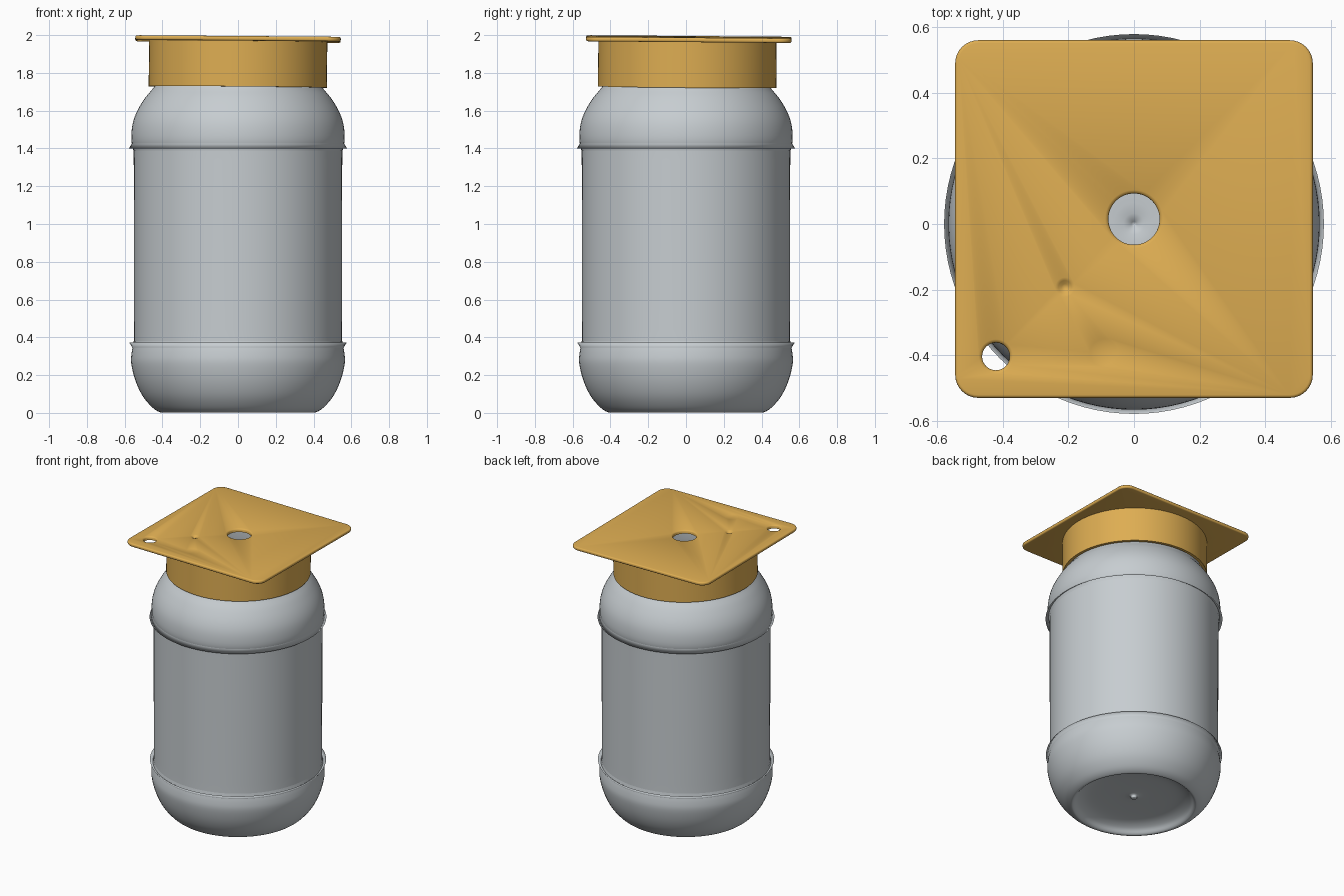
import bpy, bmesh, math
from mathutils import Matrix, Vector

cube = bpy.data.objects.get("Cube")
if cube:
    bpy.data.objects.remove(cube, do_unlink=True)


def material(name, rgb):
    m = bpy.data.materials.new(name)
    m.use_nodes = True
    m.diffuse_color = (*rgb, 1)
    m.node_tree.nodes["Principled BSDF"].inputs["Base Color"].default_value = (*rgb, 1)
    return m


GOLD = material("golden yellow", (0.73, 0.42, 0.085))
GREY = material("pale grey", (0.57, 0.61, 0.635))


def make_object(name, bm, mat, location=(0, 0, 0)):
    bmesh.ops.recalc_face_normals(bm, faces=bm.faces)
    mesh = bpy.data.meshes.new(name)
    bm.to_mesh(mesh)
    bm.free()
    mesh.materials.append(mat)
    obj = bpy.data.objects.new(name, mesh)
    bpy.context.collection.objects.link(obj)
    obj.location = location
    return obj


def lathe(name, profile, mat, location=(0, 0, 0), steps=96, closed=False):
    """Spin (radius, height) points around the vertical axis."""
    bm = bmesh.new()
    verts = [bm.verts.new((r, 0, z)) for r, z in profile]
    pairs = list(zip(verts, verts[1:]))
    if closed:
        pairs.append((verts[-1], verts[0]))
    edges = [bm.edges.new(p) for p in pairs]
    bmesh.ops.spin(bm, geom=verts + edges, cent=(0, 0, 0), axis=(0, 0, 1),
                   angle=math.tau, steps=steps, use_duplicate=False)
    bmesh.ops.remove_doubles(bm, verts=bm.verts, dist=1e-5)
    return make_object(name, bm, mat, location)


def rounded(points, n=4):
    """Smooth curve passing through every profile point."""
    p = [Vector(q) for q in [points[0], *points, points[-1]]]
    out = []
    for a, b, c, d in zip(p, p[1:], p[2:], p[3:]):
        for i in range(n):
            t = i / n
            v = (2*b + (c - a)*t + (2*a - 5*b + 4*c - d)*t**2
                 + (3*b - a - 3*c + d)*t**3) / 2
            out.append((max(v.x, 0), v.y))
    return out + [points[-1]]


def smooth(obj, degrees=35):
    bpy.ops.object.select_all(action="DESELECT")
    obj.select_set(True)
    bpy.context.view_layer.objects.active = obj
    bpy.ops.object.shade_smooth_by_angle(angle=math.radians(degrees))


# Jar: hollow base with a centre nub, bulged foot, straight body, shoulder, neck
base = [(0, 0.045), (0.018, 0.047), (0.036, 0.066), (0.18, 0.066), (0.3, 0.058),
        (0.365, 0.035), (0.395, 0.006), (0.415, 0.004)]
foot = [(0.455, 0.03), (0.505, 0.09), (0.543, 0.17), (0.565, 0.26), (0.563, 0.32),
        (0.552, 0.38), (0.55, 0.44)]
shoulder = [(0.552, 1.34), (0.554, 1.39), (0.565, 1.45), (0.558, 1.53),
            (0.533, 1.6), (0.49, 1.67), (0.445, 1.725), (0.43, 1.77), (0.428, 1.93)]
jar = lathe("glass_jar", rounded(base + foot + shoulder), GREY)
wall = jar.modifiers.new("wall", "SOLIDIFY")
wall.thickness = 0.025
wall.offset = -1
smooth(jar, 50)

# Lid parts share a very slight tilt
TILT = (-0.008, 0.008, 0)

# Lid collar: plain ring around the neck
collar = lathe("lid_collar", [(0.452, -0.124), (0.472, -0.124), (0.472, 0.124), (0.452, 0.124)],
               GOLD, (0, 0.007, 1.849), closed=True)
collar.rotation_euler = TILT
smooth(collar)

# Lid plate: square with rounded corners and softened rims
HALF = 0.012
bm = bmesh.new()
bmesh.ops.create_cube(bm, size=1, matrix=Matrix.Diagonal((1.088, 1.088, 2 * HALF, 1)))
uprights = [e for e in bm.edges if abs(e.verts[0].co.z - e.verts[1].co.z) > HALF]
bmesh.ops.bevel(bm, geom=uprights, offset=0.07, segments=8, profile=0.5, affect="EDGES")
rims = [e for e in bm.edges if abs(e.verts[0].co.z - e.verts[1].co.z) < HALF]
bmesh.ops.bevel(bm, geom=rims, offset=0.009, segments=3, profile=0.5, affect="EDGES")
plate = make_object("lid_plate", bm, GOLD, (0, 0.015, 1.979))


def hole_profile(r):
    return [(0, -0.1), (r, -0.1), (r, HALF - 0.009), (r + 0.003, HALF - 0.004),
            (r + 0.012, HALF + 0.001), (0, HALF + 0.001)]


# Centre hole, corner hole, pin dimple and shallow round mark
dimple = [(0, -0.004), (0.01, -0.002), (0.02, HALF - 0.004), (0.032, HALF + 0.001), (0, HALF + 0.001)]
mark = [(0, HALF - 0.002), (0.04, HALF - 0.002), (0.046, HALF + 0.001), (0, HALF + 0.001)]
cuts = [(hole_profile(0.078), 0, 0), (hole_profile(0.042), -0.42, -0.418),
        (dimple, -0.21, -0.207), (mark, -0.092, -0.405)]
for profile, x, y in cuts:
    cutter = lathe("cutter", profile, GOLD, plate.location + Vector((x, y, 0)), steps=48)
    cutter.hide_render = True
    cut = plate.modifiers.new("cut", "BOOLEAN")
    cut.operation = "DIFFERENCE"
    cut.solver = "EXACT"
    cut.object = cutter
    bpy.context.view_layer.objects.active = plate
    bpy.ops.object.modifier_apply(modifier=cut.name)
    bpy.data.objects.remove(cutter, do_unlink=True)
plate.rotation_euler = TILT
smooth(plate)
